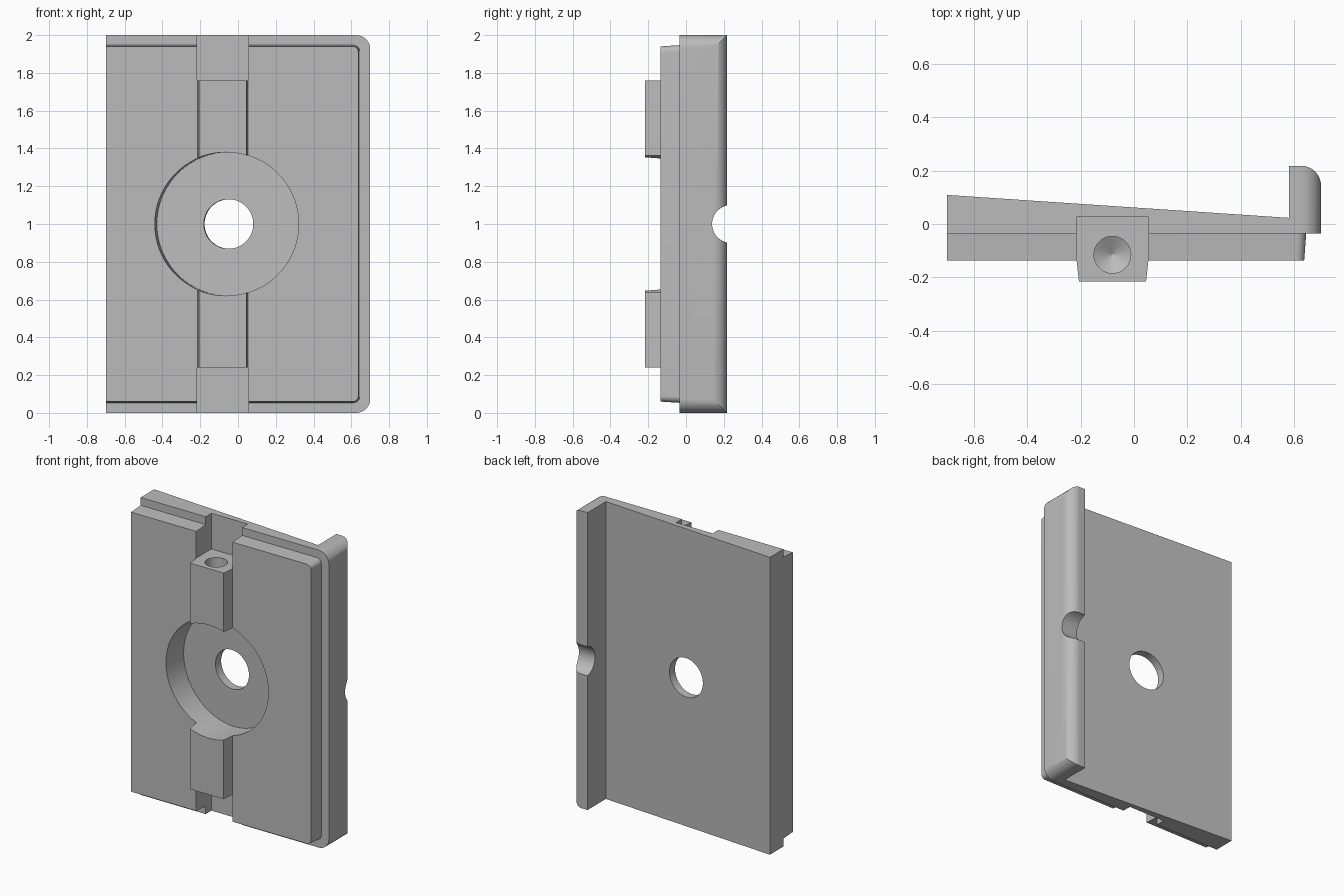
import bpy, bmesh, math
from mathutils import Vector

if "Cube" in bpy.data.objects:
    bpy.data.objects.remove(bpy.data.objects["Cube"], do_unlink=True)

grey = bpy.data.materials.new("plain_grey")
grey.use_nodes = True
colour = (0.5, 0.5, 0.5, 1)
grey.diffuse_color = colour
grey.node_tree.nodes["Principled BSDF"].inputs["Base Color"].default_value = colour


def loft(name, rings):
    """Closed solid through rings with equal point counts."""
    bm = bmesh.new()
    loops = [[bm.verts.new(p) for p in ring] for ring in rings]
    n = len(loops[0])
    for a, b in zip(loops, loops[1:]):
        for i in range(n):
            j = (i + 1) % n
            bm.faces.new((a[i], a[j], b[j], b[i]))
    bm.faces.new(loops[0])
    bm.faces.new(loops[-1])
    bmesh.ops.recalc_face_normals(bm, faces=bm.faces)
    mesh = bpy.data.meshes.new(name)
    bm.to_mesh(mesh)
    bm.free()
    mesh.materials.append(grey)
    obj = bpy.data.objects.new(name, mesh)
    bpy.context.collection.objects.link(obj)
    return obj


def upright(name, profile, z0, z1):
    return loft(name, [[(x, y, z) for x, y in profile] for z in (z0, z1)])


def arc(cx, cy, r, start, end, steps=14):
    angles = [math.radians(start + (end - start) * i / steps) for i in range(steps + 1)]
    return [(cx + r * math.cos(a), cy + r * math.sin(a)) for a in angles]


def outline(x0, x1, z0, z1, r, y):
    """Rectangle facing front, rounded on its +x corners."""
    pts = [(x0, z0)] + arc(x1 - r, z0 + r, r, -90, 0)
    pts += arc(x1 - r, z1 - r, r, 0, 90) + [(x0, z1)]
    return [(x, y, z) for x, z in pts]


def turned(name, origin, axis, stations, sides=96):
    """Round solid given by (distance, radius) along an axis."""
    axis = Vector(axis).normalized()
    u = axis.orthogonal().normalized()
    v = axis.cross(u)
    steps = [2 * math.pi * i / sides for i in range(sides)]
    return loft(name, [[Vector(origin) + axis * d + (u * math.cos(a) + v * math.sin(a)) * r
                        for a in steps] for d, r in stations])


def combine(target, tool, operation):
    mod = target.modifiers.new(operation, 'BOOLEAN')
    mod.operation = operation
    mod.solver = 'EXACT'
    mod.object = tool
    bpy.context.view_layer.objects.active = target
    bpy.ops.object.modifier_apply(modifier=mod.name)
    bpy.data.objects.remove(tool, do_unlink=True)


# Wedge-shaped base with a rounded lip at the back
slope = -0.067
lip = arc(0.625, 0.143, 0.075, 0, 90)
base_profile = [(-0.8, -0.035), (0.70, -0.035)] + lip
base_profile += [(0.58, 0.218), (0.58, 0.023), (-0.8, 0.023 - slope * 1.38)]
body = upright("grooved_plate", base_profile, -0.1, 2.1)

# Raised front panel with slight draft
panel = loft("front_panel", [outline(-0.8, 0.647, 0.051, 1.949, 0.035, 0.0),
                             outline(-0.8, 0.637, 0.06, 1.94, 0.03, -0.136)])
combine(body, panel, 'UNION')

# Trim to the overall outline with rounded corners
envelope = loft("envelope", [outline(-0.70, 0.70, 0, 2, 0.075, y) for y in (-0.5, 0.5)])
combine(body, envelope, 'INTERSECT')

# Tapered rib standing out of the panel
rib = [(-0.18, -0.1), (-0.215, -0.136), (-0.206, -0.216),
       (0.045, -0.216), (0.054, -0.136), (0.02, -0.1)]
combine(body, upright("rib", rib, 0.2, 1.8), 'UNION')

# Channel beyond each end of the rib, and a drilled hole in each end
channel = [(-0.216, -0.4), (0.055, -0.4), (0.055, 0.026), (-0.216, 0.026)]
for z0, z1 in ((-0.2, 0.24), (1.76, 2.2)):
    combine(body, upright("channel_cutter", channel, z0, z1), 'DIFFERENCE')
for z, way in ((0.24, 1), (1.76, -1)):
    drill = turned("drill_cutter", (-0.081, -0.115, z), (0, 0, way),
                   [(-0.05, 0.069), (0.2, 0.069), (0.24, 0.001)], 48)
    combine(body, drill, 'DIFFERENCE')

# Round recess and through hole, square to the sloping back
axis = (slope, -1, 0)
centre = (-0.05, 0.01, 1.0)
combine(body, turned("recess_cutter", centre, axis, [(0, 0.38), (0.5, 0.38)]), 'DIFFERENCE')
combine(body, turned("hole_cutter", centre, axis, [(-0.3, 0.131), (0.2, 0.131)]), 'DIFFERENCE')

# Round notch across the lip
combine(body, turned("notch_cutter", (0.5, 0.238, 1.0), (1, 0, 0),
                     [(0, 0.1), (0.4, 0.1)], 64), 'DIFFERENCE')

bpy.ops.object.select_all(action='DESELECT')
body.select_set(True)
bpy.context.view_layer.objects.active = body
bpy.ops.object.shade_smooth_by_angle(angle=math.radians(30))
